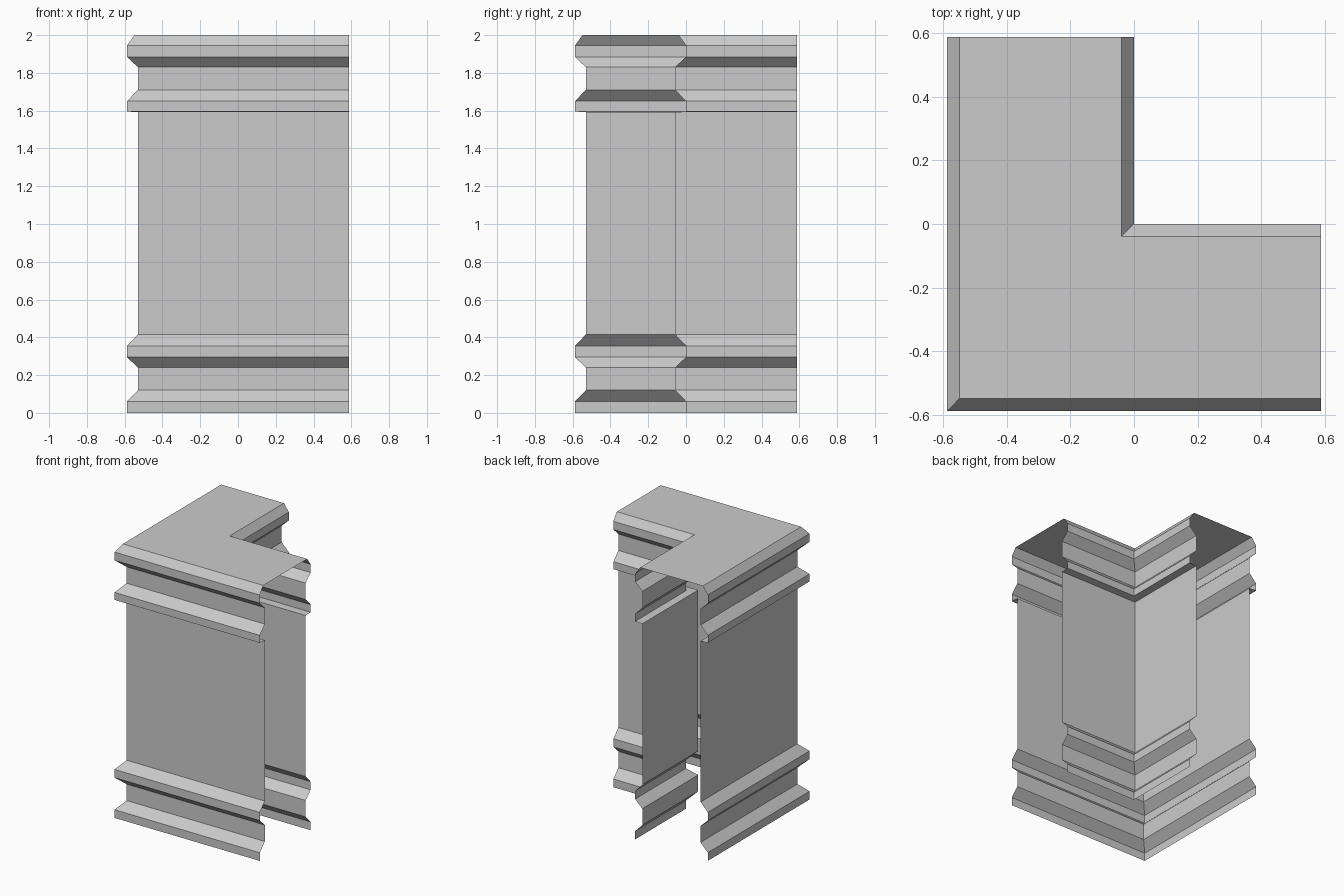
import bpy
import bmesh

cube = bpy.data.objects.get("Cube")
if cube:
    bpy.data.objects.remove(cube, do_unlink=True)

HALF = 0.588     # half the footprint
STEP = 0.058     # depth of the recessed wall behind the mouldings
BEVEL = 0.04     # inset of the top edge

# Moulding profile: (recess from the outermost face, height)
PROFILE = [
    (0, 0), (0, 0.06), (STEP, 0.12), (STEP, 0.24), (0, 0.295), (0, 0.355),
    (STEP, 0.415), (STEP, 1.593), (0, 1.595), (0, 1.65), (STEP, 1.71),
    (STEP, 1.83), (0, 1.885), (0, 1.945), (BEVEL, 2),
]

stone = bpy.data.materials.new("grey_stone")
stone.use_nodes = True
colour = (0.6, 0.6, 0.6, 1)
stone.diffuse_color = colour
stone.node_tree.nodes["Principled BSDF"].inputs["Base Color"].default_value = colour


def outer_path(d):
    return [(-HALF + d, HALF), (-HALF + d, -HALF + d), (HALF, -HALF + d)]


def inner_path(d):
    return [(HALF, -d), (-d, -d), (-d, HALF)]


def finish(bm, name):
    mesh = bpy.data.meshes.new(name)
    bm.to_mesh(mesh)
    bm.free()
    mesh.materials.append(stone)
    obj = bpy.data.objects.new(name, mesh)
    bpy.context.collection.objects.link(obj)


def sweep(name, path):
    """Carry the moulding profile around a mitred corner, leaving the ends open."""
    bm = bmesh.new()
    rows = [[bm.verts.new((x, y, z)) for x, y in path(d)] for d, z in PROFILE]
    for low, high in zip(rows, rows[1:]):
        for i in range(len(low) - 1):
            bm.faces.new((low[i], low[i + 1], high[i + 1], high[i]))
    finish(bm, name)


# Moulded wall faces on both sides of the corner
sweep("outer_wall", outer_path)
sweep("inner_wall", inner_path)

# Flat L-shaped top
bm = bmesh.new()
outline = outer_path(BEVEL) + inner_path(BEVEL)
bm.faces.new([bm.verts.new((x, y, 2)) for x, y in outline])
finish(bm, "top_cap")
